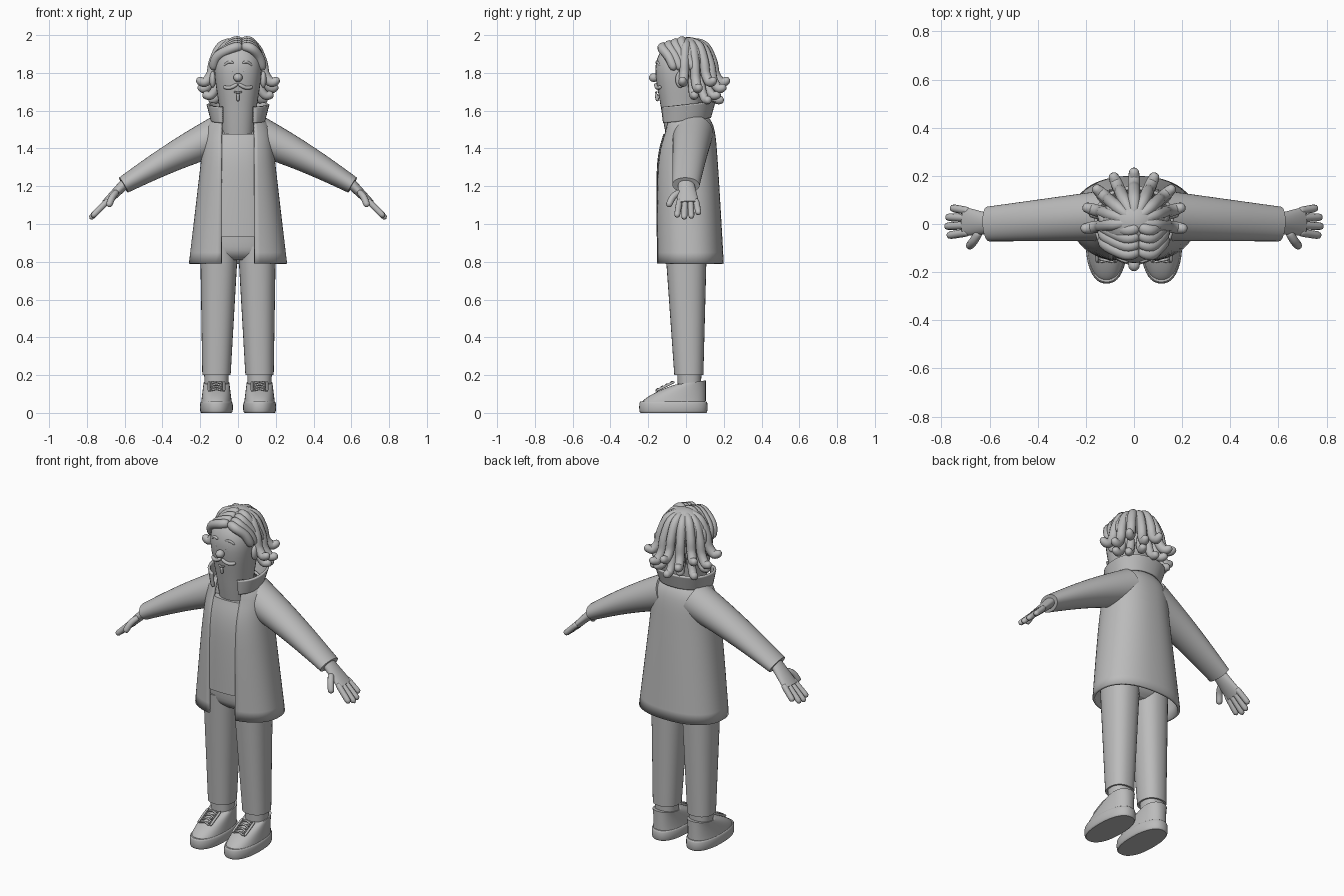
import bpy, bmesh, math
from mathutils import Vector

default_cube = bpy.data.objects.get("Cube")
if default_cube:
    bpy.data.objects.remove(default_cube)

clay = bpy.data.materials.new("plain grey")
clay.use_nodes = True
grey = (.5, .5, .5, 1)
clay.diffuse_color = grey
clay.node_tree.nodes["Principled BSDF"].inputs["Base Color"].default_value = grey


def ramp(count):
    return [i / count for i in range(count + 1)]


def mix(start, end, t):
    return start + (end - start) * t


def spline(points, steps):
    """Smooth curve through tuples of any length."""
    last = len(points) - 1
    curve = []
    for i in range(last):
        before, here, there, after = (points[min(max(i + k, 0), last)] for k in range(-1, 3))
        for t in ramp(steps)[:-1]:
            curve.append([b + t / 2 * (c - a + t * (2 * a - 5 * b + 4 * c - d + t * (3 * (b - c) + d - a)))
                          for a, b, c, d in zip(before, here, there, after)])
    return curve + [list(points[last])]


def finish(name, bm, thickness=0, angle=50):
    bmesh.ops.recalc_face_normals(bm, faces=bm.faces)
    mesh = bpy.data.meshes.new(name)
    bm.to_mesh(mesh)
    bm.free()
    mesh.materials.append(clay)
    part = bpy.data.objects.new(name, mesh)
    bpy.context.collection.objects.link(part)
    if thickness:
        cloth = part.modifiers.new("cloth", "SOLIDIFY")
        cloth.thickness = thickness
    bpy.ops.object.select_all(action="DESELECT")
    part.select_set(True)
    bpy.context.view_layer.objects.active = part
    bpy.ops.object.shade_smooth_by_angle(angle=math.radians(angle))


def loft(name, stations, sides=32, across=(1, 0, 0), power=2.3, gap=0, flat=True,
         steps=6, thickness=0, tilt=0, angle=50):
    """Skin rings of (x, y, z, half width, half depth); a gap leaves the front open."""
    rings = spline(stations, steps)
    bm = bmesh.new()
    rows = []
    for i, (x, y, z, width, depth) in enumerate(rings):
        previous, following = rings[max(i - 1, 0)], rings[min(i + 1, len(rings) - 1)]
        along = Vector((0, 0, 1))
        if not flat:
            along = (Vector(following[:3]) - Vector(previous[:3])).normalized()
        u = Vector(across)
        u = (u - along * u.dot(along)).normalized()
        v = along.cross(u)
        start = math.asin((gap / width) ** (power / 2))
        row = []
        for t in ramp(sides) if gap else ramp(sides)[:-1]:
            turn = mix(start, 2 * math.pi - start, t)
            s, c = (math.copysign(abs(w) ** (2 / power), w) for w in (math.sin(turn), math.cos(turn)))
            point = Vector((x, y, z - tilt * c)) + u * s * width - v * c * depth
            row.append(bm.verts.new(point))
        rows.append(row)
    for low, high in zip(rows, rows[1:]):
        for k in range(sides):
            m = (k + 1) % len(low)
            bm.faces.new((low[k], low[m], high[m], high[k]))
    if not gap:
        bm.faces.new(rows[0])
        bm.faces.new(rows[-1])
    finish(name, bm, thickness, angle)


def limb(name, start, end, widths, depths, bow=0, **options):
    """Straight or gently bowed tapering tube."""
    stations = []
    for t in ramp(6):
        x, y, z = Vector(start).lerp(Vector(end), t)
        stations.append((x, y, z + bow * math.sin(math.pi * t), mix(*widths, t), mix(*depths, t)))
    loft(name, stations, steps=2, **options)


def strand(name, path, radius, across=(0, 0, 1)):
    """Round tube with blunt, domed ends."""
    points = spline(path, 6)
    stations = []
    for point, t in zip(points, ramp(len(points) - 1)):
        r = radius * max(.2, math.sqrt(1 - abs(2 * t - 1) ** 6))
        stations.append((*point, r, r))
    loft(name, stations, 10, across, power=2, flat=False, steps=1, angle=80)


def ball(name, centre, radii):
    bm = bmesh.new()
    bmesh.ops.create_uvsphere(bm, u_segments=24, v_segments=16, radius=1)
    bmesh.ops.scale(bm, vec=radii, verts=bm.verts)
    bmesh.ops.translate(bm, vec=centre, verts=bm.verts)
    finish(name, bm)


def torso(rows):
    """Rows of height, half width, front and back become loft stations."""
    return [(0, (front + back) / 2, z, width, (back - front) / 2) for z, width, front, back in rows]


# Open coat, with the shirt following its inner surface
coat = torso([(.79, .26, -.16, .2), (1.3, .2, -.16, .17), (1.5, .175, -.12, .15), (1.58, .11, -.11, .11)])
loft("coat", coat, 48, gap=.088, thickness=.014)
inset = .006
loft("shirt", [(x, y, z, width - inset, depth - inset)
               for x, y, z, width, depth in spline(coat, 12) if .9 < z < 1.48], steps=1)
limb("collar", (0, -.005, 1.55), (0, .005, 1.635), (.13, .153), (.124, .138),
     gap=.078, thickness=.014, tilt=.016)

# Trousers seat
loft("hips", [(0, 0, .81, .12, .07), (0, 0, .86, .19, .11), (0, 0, 1, .19, .12)])

# Head and face
loft("head", torso([(1.44, .08, -.1, .06), (1.6, .097, -.13, .08), (1.82, .125, -.162, .1),
                    (1.93, .09, -.12, .08), (1.96, .02, -.04, .02)]))
ball("nose", (0, -.17, 1.775), (.024, .026, .023))
strand("lower_lip", [(-.02, -.154, 1.7), (0, -.16, 1.695), (.02, -.154, 1.7)], .005)
strand("chin_tuft", [(0, -.158, 1.69), (0, -.15, 1.65)], .009, across=(1, 0, 0))


def face_arc(name, side, inner, outer, z, rise, radius, slope=0):
    """Arched line lying on the curved face."""
    path = []
    for t in ramp(4):
        x = mix(inner, outer, t)
        y = -.035 - .125 * math.sqrt(1 - (x / .125) ** 2)
        path.append((side * x, y, z + slope * t + rise * math.sin(math.pi * t)))
    strand(name, path, radius)


def lace_point(across, along):
    """Point on the sloping instep."""
    return (across, mix(-.16, -.06, along), mix(.122, .172, along) - 4 * (across - foot) ** 2)


for side, label in ((1, "left"), (-1, "right")):
    face_arc(label + "_closed_eye", side, .025, .072, 1.8, .02, .004)
    face_arc(label + "_cheek_crease", side, .03, .068, 1.787, .01, .003)
    face_arc(label + "_eyebrow", side, .024, .075, 1.852, .012, .007, slope=-.015)
    face_arc(label + "_moustache", side, .003, .078, 1.742, -.012, .01, slope=-.016)
    ball(label + "_ear", (side * .134, -.03, 1.765), (.017, .026, .044))

    # Trouser leg and ankle
    foot = side * .114
    limb(label + "_trouser_leg", (foot, .015, .2), (side * .1, 0, .88), (.075, .1), (.077, .11))
    limb(label + "_ankle", (foot, .018, .1), (foot, .018, .22), (.06, .066), (.06, .064))

    # Shoe: sole, upper rising towards the heel, and crossed laces
    sole = [(z, edge) for z, edge in ((0, .006), (.01, 0), (.05, 0), (.06, .006))]
    loft(label + "_shoe_sole", [(foot, -.067, z, .086 - edge, .18 - edge) for z, edge in sole],
         40, steps=2, angle=35)
    upper = []
    for t in ramp(5):
        depth = mix(.174, .085, t ** 1.7)
        upper.append((foot, .105 - depth, mix(.05, .16, t), mix(.082, .068, t), depth))
    loft(label + "_shoe_upper", upper, tilt=.012)
    for edge in (-1, 1):
        rail = foot + edge * .04
        strand(label + "_eyelet_edge", [lace_point(rail, t) for t in ramp(2)], .007)
        for row in ramp(4)[:-1]:
            strand(label + "_shoe_lace", [lace_point(foot + edge * mix(-.035, .035, t), row + t / 6)
                                          for t in ramp(2)], .005)

    # Sleeve and the dark end of the cuff
    sideways = (0, 1, 0)
    cuff = Vector((side * .606, 0, 1.206))
    limb(label + "_sleeve", (side * .08, .037, 1.48), cuff, (.108, .072), (.106, .046),
         bow=.012, across=sideways, flat=False, power=2)

    # Hand: wrist, palm, evenly fanned fingers and thumb
    reach = Vector((side * .7, 0, -.7))
    wrist = cuff - reach * .03
    knuckles = cuff + reach * .14
    limb(label + "_palm", wrist, knuckles + Vector((0, .01, 0)), (.04, .06), (.03, .02),
         across=sideways, flat=False, power=2)
    for finger, t in zip(("index", "middle", "ring", "little"), ramp(3)):
        root = knuckles - reach * .03 + Vector((0, mix(-.034, .053, t), 0))
        length = .13 + .025 * math.sin(math.pi * t) - .02 * t
        fan = Vector((0, mix(-.014, .014, t), 0))
        strand(f"{label}_{finger}_finger", [root, root + reach * length / 2 + fan / 2,
                                            root + reach * length + fan], .0165)
    thumb = cuff + reach * .05 + Vector((0, -.03, 0))
    strand(label + "_thumb", [thumb, thumb + Vector((side * .025, -.04, -.03)),
                              thumb + Vector((side * .045, -.065, -.08))], .018)

# Hair cap, with long locks flicking outwards around the back
ball("hair_cap", (0, .012, 1.865), (.135, .122, .125))
ball("hair_back", (0, .035, 1.775), (.115, .085, .12))


def lock_ring(name, count, first, last, radius, profile, stagger):
    """Fan of locks; the profile gives distance from the centre and height."""
    for i, t in enumerate(ramp(count - 1)):
        turn = math.radians(mix(first, last, t))
        out = Vector((math.cos(turn), math.sin(turn), 0))
        drop = stagger * (i % 2)
        path = [out * distance + Vector((0, .01, z - drop * step))
                for (distance, z), step in zip(profile, ramp(len(profile) - 1))]
        strand(name, path, radius, across=(-out.y, out.x, 0))


lock_ring("long_lock", 9, -8, 188, .026,
          [(.02, 1.97), (.09, 1.94), (.13, 1.86), (.145, 1.79), (.18, 1.75), (.22, 1.77)], .04)
lock_ring("nape_lock", 7, 12, 168, .023, [(.1, 1.8), (.12, 1.72), (.15, 1.68), (.19, 1.69)], .03)

# Swept fringe, parted off centre
parting = .02
for side in (1, -1):
    for t in ramp(3):
        back = Vector((0, .1 * t, 0))
        lift = Vector((0, 0, .03 * t))
        strand("fringe_lock", [Vector((parting, -.11, 1.94)) + back + lift,
                               Vector((parting + side * .05, -.125, 1.93)) + back + lift,
                               Vector((side * .11, -.09, 1.885)) + back,
                               Vector((side * .133, -.06, 1.815)) + back], .026, across=(0, 1, 0))
